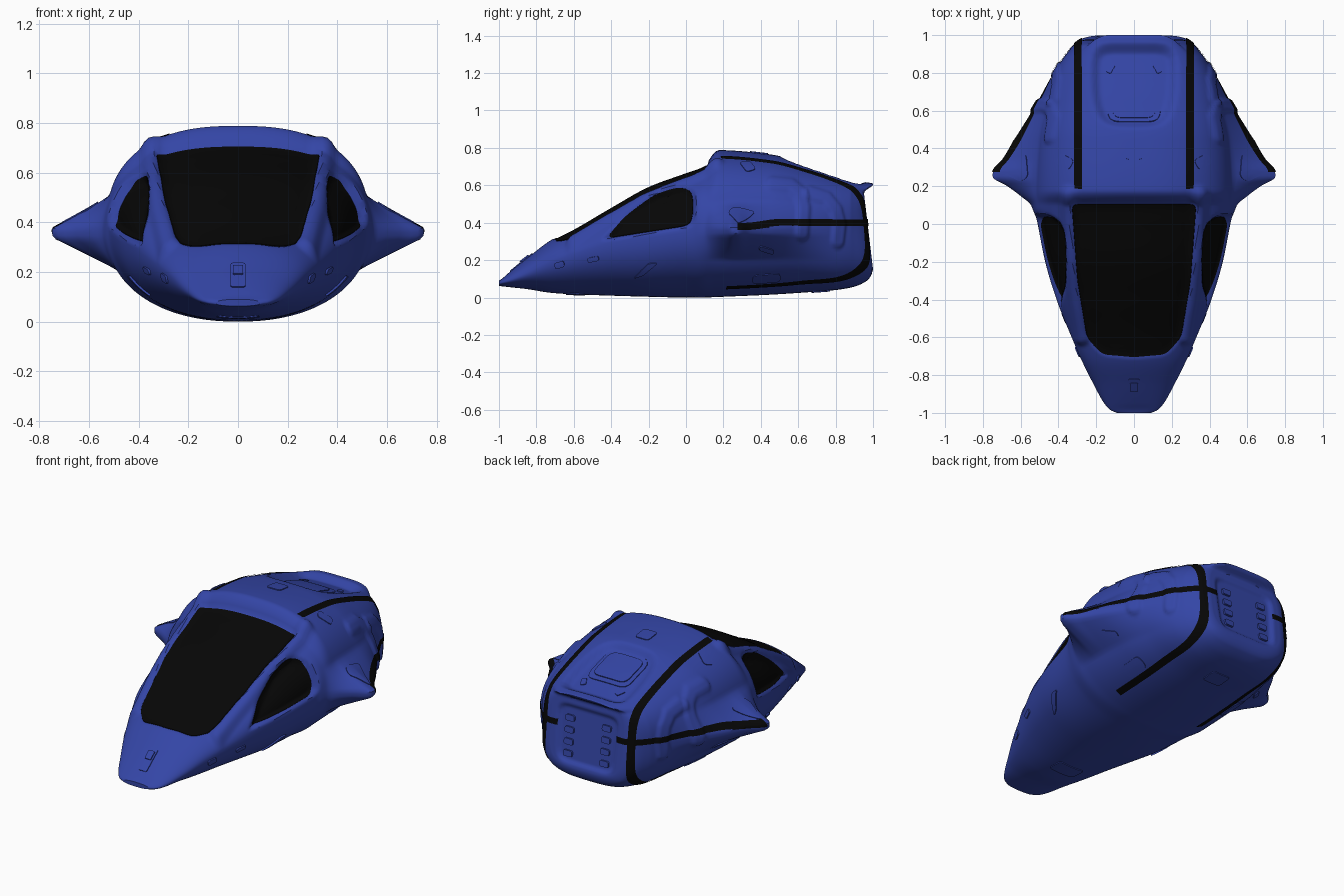
import bpy, bmesh, math
from mathutils import Vector as V
from mathutils.bvhtree import BVHTree

if "Cube" in bpy.data.objects:
    bpy.data.objects.remove(bpy.data.objects["Cube"])

def material(name, rgb):
    m = bpy.data.materials.new(name)
    m.diffuse_color = (*rgb, 1)
    m.use_nodes = True
    m.node_tree.nodes["Principled BSDF"].inputs["Base Color"].default_value = m.diffuse_color
    return m

BLUE = material("blue_paint", (0.034, 0.06, 0.38))
BLACK = material("black_gloss", (0.002, 0.002, 0.002))

def clamp(t): return max(0.0, min(1.0, t))
def smooth(a, b, t):
    t = clamp((t - a) / (b - a))
    return t * t * (3 - 2 * t)

# Monotone curve through a table whose first column is y
def curve(table, y, c):
    n = len(table)
    i = max(k for k in range(n - 1) if k == 0 or table[k][0] <= y)
    def d(k): return (table[k + 1][c] - table[k][c]) / (table[k + 1][0] - table[k][0])
    def m(k):
        if k == 0: return d(0)
        if k == n - 1: return d(n - 2)
        a, b = d(k - 1), d(k)
        return 0 if a * b <= 0 else 2 * a * b / (a + b)
    h = table[i + 1][0] - table[i][0]
    t = clamp((y - table[i][0]) / h)
    return (table[i][c] * (2*t**3 - 3*t*t + 1) + table[i + 1][c] * (3*t*t - 2*t**3)
            + h * m(i) * (t**3 - 2*t*t + t) + h * m(i + 1) * (t**3 - t*t))

# Hull stations: y, half width, bottom, widest height, top, squareness
HULL = [(-1, .09, .062, .075, .09, 2.2), (-.985, .125, .06, .08, .1, 2.2), (-.95, .157, .056, .09, .13, 2.1),
        (-.85, .213, .045, .13, .21, 2), (-.72, .278, .025, .19, .308, 2), (-.6, .33, .017, .23, .37, 2),
        (-.4, .41, .01, .29, .487, 2.1), (-.2, .47, .004, .33, .598, 2.25), (0, .51, 0, .36, .672, 2.4),
        (.1, .53, 0, .37, .71, 2.5), (.15, .53, .002, .375, .772, 2.5), (.175, .53, .003, .375, .788, 2.5),
        (.45, .515, .015, .375, .765, 2.5), (.65, .47, .028, .375, .715, 2.6), (.8, .417, .04, .375, .667, 2.8),
        (.9, .362, .058, .375, .635, 3), (.97, .312, .092, .37, .615, 3.4), (.99, .285, .118, .37, .612, 3.7),
        (1, .255, .15, .37, .608, 4)]
# Side wing reach beyond the hull
WING = [(.04, 0), (.1, .015), (.14, .06), (.2, .14), (.25, .22), (.275, .22), (.34, .17),
        (.45, .115), (.58, .06), (.68, .028), (.82, 0)]
AROUND, ALONG = 160, 190

def section(y, s=1.0):
    w, zb, zc, zt, n_top = (curve(HULL, y, c) for c in range(1, 6))
    n_low = n_top - .3 * smooth(-.3, .1, y) * (1 - smooth(.6, .95, y))
    ext = curve(WING, y, 1) if .04 < y < .82 else 0
    out = []
    for k in range(AROUND):
        a = 2 * math.pi * k / AROUND
        c, sn = math.cos(a), math.sin(a)
        n = n_top if sn > 0 else n_low
        r = s / (abs(c)**n + abs(sn)**n)**(1 / n)
        x, z = w * r * c, zc + r * sn * (zt - zc if sn > 0 else zc - zb)
        x += math.copysign(ext * min(1, 1.17 * max(0, 1 - abs(z - .357) / .155)**1.2), c) if abs(c) > 1e-6 else 0
        lean = .05 * clamp((z - .15) / .42) * (1 - smooth(.56, .605, z)) * clamp((y - .88) / .12)
        out.append(V((x, y - lean, z)))
    return out

# Projection planes: to 2D, ray from 2D, facing test
PLANES = {
    "top": (lambda p: (p.x, p.y), lambda u, v: (V((u, v, 3)), V((0, 0, -1))), lambda n: n.z > .15),
    "bottom": (lambda p: (p.x, p.y), lambda u, v: (V((u, v, -3)), V((0, 0, 1))), lambda n: n.z < -.15),
    "side": (lambda p: (p.y, p.z), lambda u, v: (V((3, u, v)), V((-1, 0, 0))), lambda n: abs(n.x) > .12),
    "back": (lambda p: (p.x, p.z), lambda u, v: (V((u, 3, v)), V((0, -1, 0))), lambda n: n.y > .4)}

# Polygon with rounded corners, resampled evenly
def outline(pts, r, step=.02):
    pts, out = [V(p) for p in pts], []
    for i, p in enumerate(pts):
        a, b = pts[i - 1] - p, pts[(i + 1) % len(pts)] - p
        p1 = p + a.normalized() * min(r, .45 * a.length)
        p2 = p + b.normalized() * min(r, .45 * b.length)
        out += [p1*(1-t)**2 + p*2*t*(1-t) + p2*t*t for t in (0, .25, .5, .75, 1)]
    res = []
    for i, p in enumerate(out):
        q = out[(i + 1) % len(out)]
        n = max(1, int((q - p).length / step))
        res += [p.lerp(q, k / n) for k in range(n)]
    return res

def rect(x, y, w, h, ang=0):
    c, s = math.cos(ang), math.sin(ang)
    return [(x + c*a*w - s*b*h, y + s*a*w + c*b*h) for a, b in ((-1, -1), (1, -1), (1, 1), (-1, 1))]

# Press a dent (or raise a bulge) into the hull; a radius makes it a path
def dent(bm, plane, pts, depth, margin, radius=0):
    proj, _, facing = PLANES[plane]
    pts = [V(p) for p in pts]
    lo = [min(p[i] for p in pts) - radius for i in (0, 1)]
    hi = [max(p[i] for p in pts) + radius for i in (0, 1)]
    segs = list(zip(pts, pts[1:] + ([] if radius else pts[:1])))
    bm.normal_update()
    for v in bm.verts:
        q = V(proj(v.co))
        if not (lo[0] < q.x < hi[0] and lo[1] < q.y < hi[1] and facing(v.normal)): continue
        dist, inside = 9, False
        for a, b in segs:
            d = b - a
            dist = min(dist, (q - a - d * clamp((q - a).dot(d) / max(d.length_squared, 1e-12))).length)
            if (a.y > q.y) != (b.y > q.y) and q.x < a.x + d.x * (q.y - a.y) / d.y: inside = not inside
        sd = radius - dist if radius else (dist if inside else -dist)
        v.co -= v.normal * depth * smooth(0, margin, sd)

def finish(bm, name, mat, angle=40):
    me = bpy.data.meshes.new(name)
    bm.to_mesh(me)
    ob = bpy.data.objects.new(name, me)
    bpy.context.collection.objects.link(ob)
    me.materials.append(mat)
    bpy.ops.object.select_all(action='DESELECT')
    ob.select_set(True)
    bpy.context.view_layer.objects.active = ob
    bpy.ops.object.shade_smooth_by_angle(angle=math.radians(angle))
    return ob

# Hull skin
bm = bmesh.new()
ys = [.5 * (2*i/ALONG - 1) - .5 * math.cos(math.pi * i / ALONG) for i in range(ALONG + 1)]
rings = [section(y) for y in ys] + [section(1, 1 - k / 24) for k in range(1, 24)]
rows = [[bm.verts.new(p) for p in r] for r in rings]
for a, b in zip(rows, rows[1:]):
    for k in range(AROUND):
        j = (k + 1) % AROUND
        bm.faces.new((a[k], a[j], b[j], b[k]))
bm.faces.new(rows[0])
bm.faces.new(rows[-1])
bmesh.ops.recalc_face_normals(bm, faces=bm.faces)

SCREEN = [(-.33, .105), (-.3, -.3), (-.25, -.6), (-.17, -.69), (0, -.705),
          (.17, -.69), (.25, -.6), (.3, -.3), (.33, .105)]
WINDOW = [(-.43, .315), (.02, .385), (.04, .45), (.035, .57), (-.04, .592), (-.17, .55), (-.32, .44)]
def grow(pts, f):
    c = sum((V(p) for p in pts), V((0, 0))) / len(pts)
    return [c + (V(p) - c) * f for p in pts]

# Window pillars, glass recesses, roof dish, rear panel and raised gills
for s in (1, -1):
    dent(bm, "top", [(.35*s, .16), (.335*s, -.1), (.315*s, -.35), (.275*s, -.6)], -.024, .05, .055)
dent(bm, "top", outline(grow(SCREEN, 1.04), .05), .01, .02)
dent(bm, "side", outline(grow(WINDOW, 1.14), .06), .034, .035)
dent(bm, "top", outline([(-.17, .5), (.17, .5), (.24, .66), (.24, .965), (-.24, .965), (-.24, .66)], .12), .04, .06)
dent(bm, "back", outline([(-.2, .17), (.2, .17), (.22, .53), (-.22, .53)], .08), .015, .03)
GILL1 = [(.46, .61), (.56, .6), (.61, .56), (.63, .48), (.62, .34)]
GILL2 = [(.66, .56), (.75, .53), (.8, .47), (.82, .39), (.81, .3)]
for g in (GILL1, GILL2):
    dent(bm, "side", g, -.012, .02, .042)
finish(bm, "hull", BLUE)
tree = BVHTree.FromBMesh(bm)

# Thin plate wrapped on the hull
def patch(name, plane, pts, r=.02, lift=.005, mat=BLUE, mirror=False):
    ring, ray = outline(pts, r), PLANES[plane][1]
    c = sum(ring, V((0, 0))) / len(ring)
    n = max(3, int(max((p - c).length for p in ring) / .02))
    steps = [(1, -.004), (1, lift)] + [(1 - k / n, lift) for k in range(1, n)] + [(.01, lift)]
    pb = bmesh.new()
    for sx in ((1, -1) if mirror else (1,)):
        prev = None
        for s, off in steps:
            row = []
            for p in ring:
                q = c + (p - c) * s
                hit, nor, *_ = tree.ray_cast(*ray(q.x, q.y))
                if hit is None:
                    hit, nor, *_ = tree.find_nearest(ray(q.x, q.y)[0])
                w = hit + nor * off
                row.append(pb.verts.new((w.x * sx, w.y, w.z)))
            if prev:
                for k in range(len(row)):
                    j = (k + 1) % len(row)
                    pb.faces.new((prev[k], prev[j], row[j], row[k]))
            prev = row
        pb.faces.new(prev)
    bmesh.ops.recalc_face_normals(pb, faces=pb.faces)
    return finish(pb, name, mat)

patch("windscreen", "top", SCREEN, .035, .003, BLACK)
patch("side_windows", "side", WINDOW, .05, .003, BLACK, True)
patch("roof_hatch", "top", rect(0, .665, .14, .125), .06)
patch("roof_hatch_lid", "top", rect(0, .66, .115, .1), .05, .011)
patch("roof_plate", "top", rect(0, .39, .046, .048))
patch("dish_tabs", "top", rect(.125, .825, .016, .027, .5), .01, mirror=True)
patch("shoulder_plates", "top", rect(.365, .33, .04, .03, .5), mirror=True)
patch("wing_plates", "top", [(.715, .28), (.57, .37), (.56, .25), (.6, .225)], .02, .005, mirror=True)
patch("nose_plate", "top", rect(0, -.88, .03, .06), .01)
patch("nose_catch", "top", rect(0, -.86, .02, .022), .005, .012)
patch("front_vents", "side", rect(-.675, .175, .026, .016, .3), .012, .008, mirror=True)
patch("front_lamps", "side", rect(-.495, .205, .03, .012, .2), .012, .008, mirror=True)
patch("side_scoops", "side", [(-.28, .105), (-.23, .12), (-.15, .185), (-.2, .185)], .015, .008, mirror=True)
patch("flank_plates", "side", rect(.43, .255, .04, .012, -.3), .012, .006, mirror=True)
patch("belly_side_plates", "bottom", rect(.36, .43, .035, .075), .03, mirror=True)
patch("belly_front_plate", "bottom", rect(0, -.59, .085, .05), .02)
patch("belly_rear_plate", "bottom", rect(0, .72, .06, .05), .02)
for i in range(4):
    patch(f"rear_vents_{i + 1}", "back", rect(.125, .23 + .07 * i, .03, .018), .012, .012, mirror=True)

# Black stripe laid on the hull by casting rays from inside
def stripe(name, rays, lift=.004):
    sb = bmesh.new()
    for sx in (1, -1):
        prev = None
        for row in rays:
            hits = [tree.ray_cast(o, d)[:2] for o, d in row]
            vs = [sb.verts.new(((h + n*lift).x * sx, (h + n*lift).y, (h + n*lift).z)) for h, n in hits]
            if prev:
                for k in range(len(vs) - 1):
                    f = (prev[k], prev[k + 1], vs[k + 1], vs[k])
                    sb.faces.new(f if sx < 0 else f[::-1])
            prev = vs
    return finish(sb, name, BLACK)

loop = [math.radians(106 - 212 * i / 160) for i in range(161)]
stripe("hoop_stripes", [[(V((.275 + .01 * k, .3, .35)), V((0, math.cos(a), math.sin(a)))) for k in range(5)] for a in loop])
belt = [math.radians(-2 + 75 * i / 120) for i in range(121)]
stripe("belt_stripes", [[(V((0, .3, .36 + .022 * smooth(0, .35, a) + .009 * k)), V((math.cos(a), math.sin(a), 0)))
                         for k in range(5)] for a in belt])
